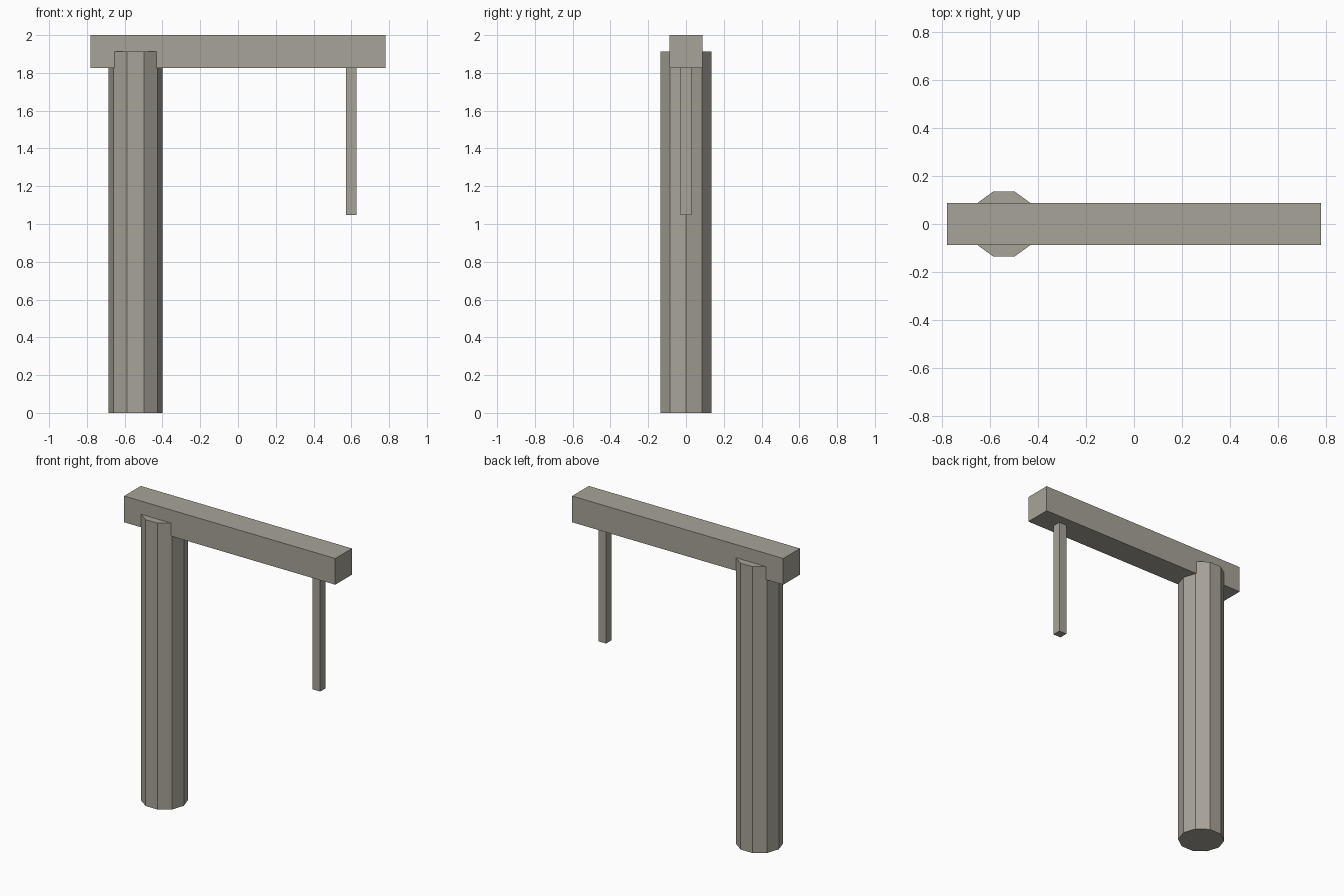
import bpy
import math

if "Cube" in bpy.data.objects:
    bpy.data.objects.remove(bpy.data.objects["Cube"], do_unlink=True)

COLOUR = (0.39, 0.37, 0.32, 1.0)
grey = bpy.data.materials.new("weathered_grey")
grey.use_nodes = True
grey.diffuse_color = COLOUR
shader = next(n for n in grey.node_tree.nodes if n.type == 'BSDF_PRINCIPLED')
shader.inputs["Base Color"].default_value = COLOUR


def finish(name):
    obj = bpy.context.object
    obj.name = name
    obj.data.materials.clear()
    obj.data.materials.append(grey)
    bpy.ops.object.transform_apply(location=False, rotation=True, scale=True)


def box(name, low, high):
    centre = [(a + b) / 2 for a, b in zip(low, high)]
    bpy.ops.mesh.primitive_cube_add(size=1, location=centre)
    bpy.context.object.scale = [b - a for a, b in zip(low, high)]
    finish(name)


# Ten-sided upright, flat towards the front and back
POST_TOP = 1.912
bpy.ops.mesh.primitive_cylinder_add(
    vertices=10, radius=0.143, depth=POST_TOP,
    location=(-0.543, 0, POST_TOP / 2), rotation=(0, 0, math.pi / 2))
finish("post")

# Horizontal beam resting over the post
box("beam", (-0.78, -0.088, 1.825), (0.78, 0.088, 2.0))

# Thin bar hanging below the free end
box("hanging_bar", (0.571, -0.028, 1.048), (0.627, 0.028, 1.825))
